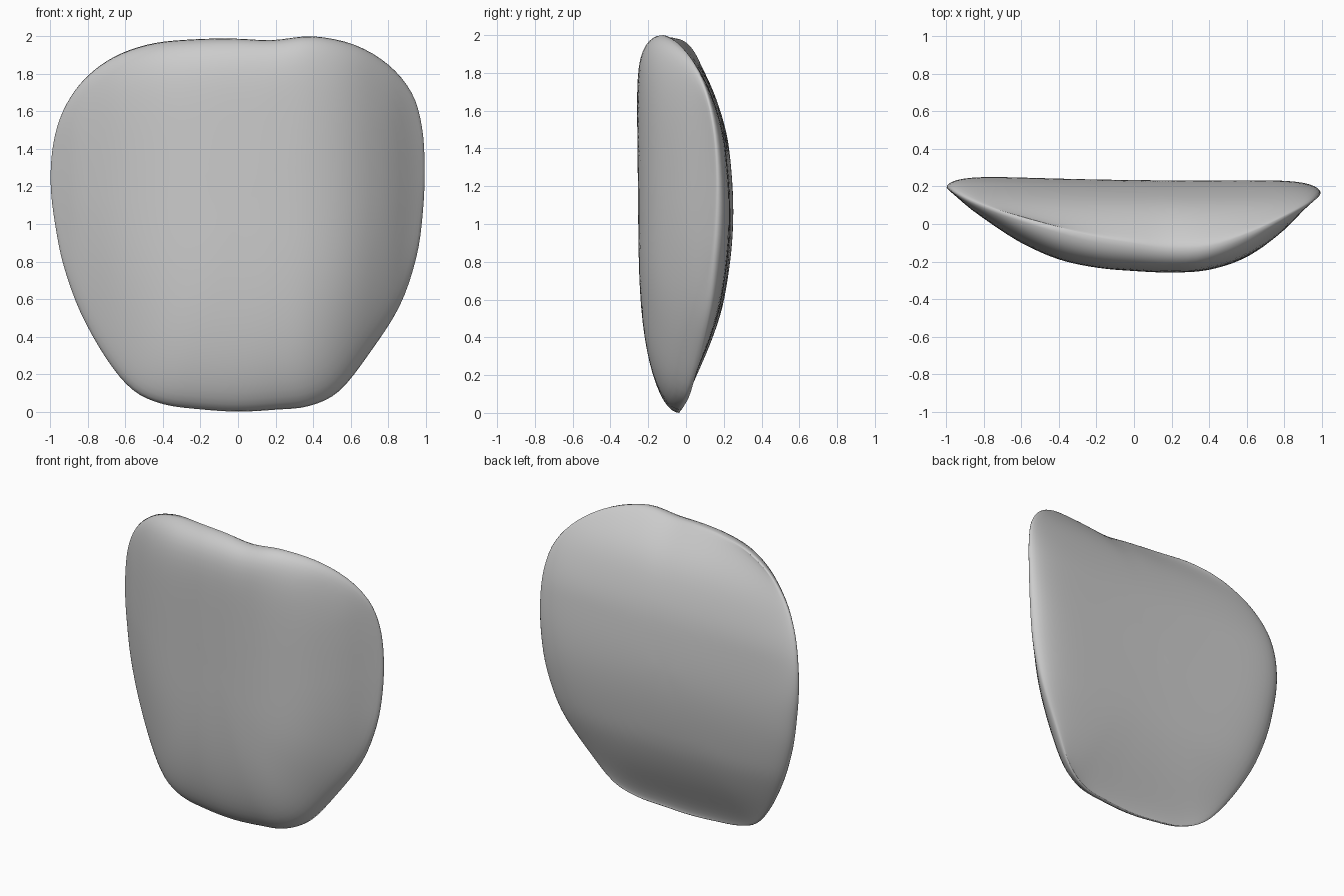
import bpy, bmesh, math

if "Cube" in bpy.data.objects:
    bpy.data.objects.remove(bpy.data.objects["Cube"])

# Rim of the shell: x, y, z, counter-clockwise seen from the front
RIM = [(.995, .165, 1.3), (.98, .145, 1.52), (.925, .105, 1.7), (.80, .04, 1.85),
       (.62, -.045, 1.955), (.4, -.12, 2.0), (.18, -.13, 1.98), (-.02, -.10, 1.988),
       (-.22, -.065, 1.985), (-.44, -.005, 1.965), (-.62, .045, 1.91), (-.76, .085, 1.825),
       (-.87, .125, 1.71), (-.95, .165, 1.56), (-.99, .19, 1.39), (-.998, .195, 1.2),
       (-.975, .185, 1.0), (-.93, .165, .78), (-.84, .13, .53), (-.7, .07, .28),
       (-.56, .02, .115), (-.4, -.015, .04), (-.2, -.03, .012), (0, -.035, 0),
       (.2, -.03, .01), (.38, -.015, .03), (.54, .025, .11), (.7, .075, .31),
       (.86, .125, .56), (.95, .15, .82), (.985, .165, 1.06)]
# Front bulge y by x, back bulge y by z
FRONT = [(-1.05, .2), (-.9, .08), (-.8, .018), (-.6, -.10), (-.4, -.185), (-.2, -.228),
         (0, -.246), (.2, -.254), (.4, -.24), (.6, -.175), (.8, -.045), (.9, .045), (1.05, .18)]
BACK = [(-.2, -.1), (0, .01), (.2, .1), (.4, .17), (.6, .217), (1, .252),
        (1.4, .23), (1.6, .19), (1.8, .12), (2, .0), (2.2, -.15)]
CX, CZ, RINGS, SUB = 0.0, 1.1, 18, 4


def table(t, v):
    """Smooth (Hermite) lookup in a table of pairs."""
    def slope(i):
        a, b = t[max(i - 1, 0)], t[min(i + 1, len(t) - 1)]
        return (b[1] - a[1]) / (b[0] - a[0])
    i = 0
    while i < len(t) - 2 and v > t[i + 1][0]:
        i += 1
    h = t[i + 1][0] - t[i][0]
    u = min(max((v - t[i][0]) / h, 0), 1)
    return ((2*u**3 - 3*u*u + 1) * t[i][1] + (u**3 - 2*u*u + u) * h * slope(i)
            + (3*u*u - 2*u**3) * t[i + 1][1] + (u**3 - u*u) * h * slope(i + 1))


def closed_spline(pts, sub):
    out, n = [], len(pts)
    for i in range(n):
        a, b, c, d = (pts[(i + k) % n] for k in (-1, 0, 1, 2))
        for j in range(sub):
            t = j / sub
            out.append([.5 * (2*q + (r - p)*t + (2*p - 5*q + 4*r - s)*t*t
                              + (3*q - p - 3*r + s)*t**3) for p, q, r, s in zip(a, b, c, d)])
    return out


rim = closed_spline(RIM, SUB)
n = len(rim)
bm = bmesh.new()
rim_verts = [bm.verts.new(p) for p in rim]

# Front and back faces, lofted from the rim to the centre
for front in (True, False):
    def bulge(x, z):
        if front:
            return table(FRONT, x) - .01 * (z - 1.1)
        hollow = (.018 + .03 * (z - 1.1) ** 2) * max(0, 1 - x * x)
        return table(BACK, z) - .012 * x - hollow
    loops = [rim_verts]
    for k in range(1, RINGS):
        s = math.cos(k / RINGS * math.pi / 2)
        loop = []
        for x0, y0, z0 in rim:
            dx, dz = x0 - CX, z0 - CZ
            down = max(0, -dz / math.hypot(dx, dz))
            power = 9 - (6 if front else 3) * down ** 1.3
            x, z = CX + dx * s, CZ + dz * s
            y = y0 + (bulge(x, z) - y0) * math.sqrt(1 - s ** power)
            loop.append(bm.verts.new((x, y, z)))
        loops.append(loop)
    for a, b in zip(loops, loops[1:]):
        for i in range(n):
            j = (i + 1) % n
            bm.faces.new((a[i], a[j], b[j], b[i]))
    centre = bm.verts.new((CX, bulge(CX, CZ), CZ))
    for i in range(n):
        bm.faces.new((loops[-1][i], loops[-1][(i + 1) % n], centre))

bmesh.ops.recalc_face_normals(bm, faces=bm.faces)
mesh = bpy.data.meshes.new("rounded_shell")
bm.to_mesh(mesh)
bm.free()
mesh.shade_smooth()
shell = bpy.data.objects.new("rounded_shell", mesh)
bpy.context.collection.objects.link(shell)
